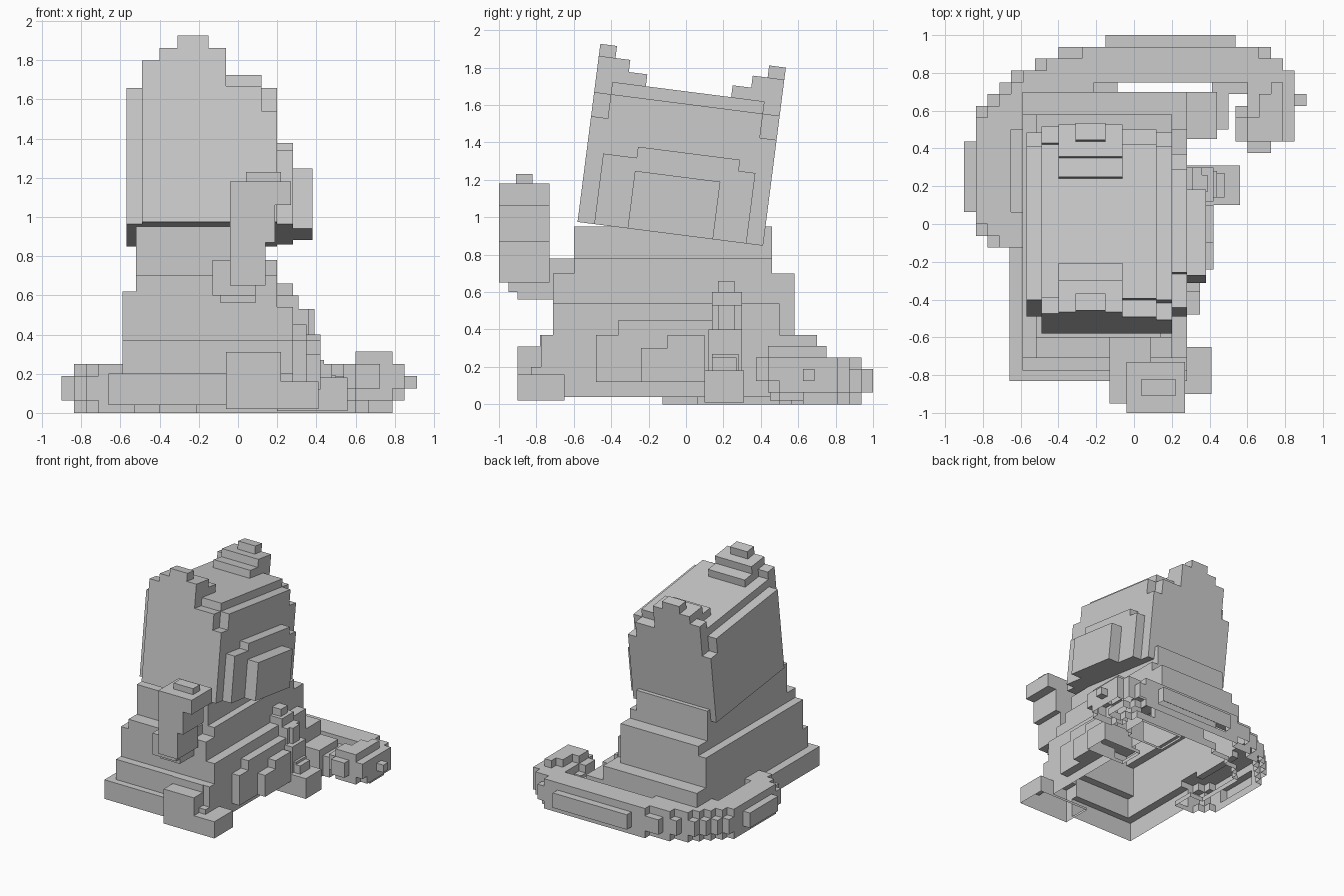
import bpy, bmesh, math
from mathutils import Vector, Matrix

if "Cube" in bpy.data.objects:
    bpy.data.objects.remove(bpy.data.objects["Cube"])

# Each group shares one set of boxes: name -> [(x0, x1, y0, y1, z0, z1), ...]
ground = {}

# Stepped seated body
ground["body"] = [
    (-.66, .28, -.83, .68, .04, .20),
    (-.59, .28, -.775, .70, .04, .37),
    (-.59, .20, -.71, .58, .04, .62),
    (-.52, .20, -.71, .58, .04, .70),
    (-.52, .20, -.60, .46, .04, .78),
    (-.52, .14, -.60, .46, .04, .95),
]

# Chest and belly steps facing +x
ground["chest"] = [
    (.10, .28, -.71, .50, .04, .54),
    (.20, .35, -.48, .30, .12, .37),
    (.20, .35, -.36, .30, .12, .45),
    (.20, .42, -.24, .10, .12, .30),
    (.20, .42, -.10, .10, .12, .37),
]

# Hind feet
ground["left_hind_foot"] = [
    (-.06, .22, -.90, -.65, .02, .31),
    (.15, .41, -.90, -.65, .02, .16),
    (-.06, .22, -.78, -.65, .02, .37),
]
ground["right_hind_foot"] = [
    (.10, .50, .50, .70, .02, .19),
    (.10, .44, .45, .70, .02, .25),
]

# Standing foreleg
ground["foreleg"] = [
    (.20, .28, .17, .26, .04, .66),
    (.20, .31, .14, .30, .04, .60),
    (.20, .36, .14, .30, .04, .53),
    (.20, .39, .17, .26, .04, .53),
    (.20, .42, .12, .30, .04, .40),
    (.20, .44, .14, .28, .04, .27),
    (.20, .56, .10, .31, .01, .18),
    (.20, .48, .14, .27, .04, .25),
]

# Curled tail: small blocks near a path
path = [Vector(p) for p in [
    (-.59, -.06, .125), (-.70, .03, .125), (-.77, .17, .125), (-.77, .33, .125),
    (-.72, .50, .125), (-.55, .70, .125), (-.32, .80, .125), (0, .87, .125),
    (.32, .87, .125), (.58, .83, .125), (.71, .76, .14), (.75, .65, .16),
    (.73, .55, .18), (.67, .51, .18)]]
samples = [a.lerp(b, t / 5) for a, b in zip(path, path[1:]) for t in range(6)]
cell, start = .0625, Vector((-.90, -1, 0))
ground["tail"] = []
for i in range(29):
    for j in range(12, 32):
        for k in range(5):
            lo = start + Vector((i, j, k)) * cell
            hi = lo + Vector((cell, cell, cell))
            if any(((lo + hi) / 2 - s).length < .135 for s in samples):
                ground["tail"].append((lo.x, hi.x, lo.y, hi.y, lo.z, hi.z))

# Raised arm with paw
arm = {"raised_arm": [
    (-.09, .09, -.90, -.70, .56, .65),
    (-.13, .09, -.95, -.60, .60, .78),
    (-.04, .14, -1.0, -.73, .65, .90),
    (-.04, .19, -1.0, -.73, .87, 1.18),
    (-.04, .27, -1.0, -.73, 1.06, 1.18),
    (.04, .22, -.91, -.82, 1.15, 1.23),
]}

# Head with muzzle and mirrored stepped ears, in the head's own tilted frame
ear = [
    (-.49, -.06, 0, .09, .70, .83),
    (-.40, -.06, 0, .27, .70, .83),
    (-.40, -.06, 0, .17, .70, .895),
    (-.31, -.15, 0, .09, .70, .96),
]
head = {
    "head": [
        (-.49, .12, 0, 1, 0, .70),
        (-.49, .12, .09, .91, 0, .766),
        (-.49, .20, .09, .91, 0, .70),
        (-.49, .20, 0, 1, 0, .57),
        (-.57, .12, .09, .91, 0, .70),
        (-.57, .12, .09, 1, 0, .57),
    ],
    "muzzle": [
        (.10, .28, .09, .91, 0, .38),
        (.10, .28, .27, .82, 0, .44),
        (.10, .38, .27, .73, 0, .31),
    ],
    "left_ear": ear,
    "right_ear": [(a, b, 1 - d, 1 - c, e, f) for a, b, c, d, e, f in ear],
}
tilt = Matrix.Translation((0, -.58, .975)) @ Matrix.Rotation(math.radians(-7.3), 4, 'X')


def build(parts, frame=Matrix.Identity(4), open_below=-1):
    """Merge boxes of a group, keep only outer faces; undersides below open_below stay open."""
    every = [b for specs in parts.values() for b in specs]
    cuts = [sorted({round(b[2 * a + s], 4) for b in every for s in (0, 1)}) for a in range(3)]
    index = [{v: i for i, v in enumerate(c)} for c in cuts]
    owner = {}
    for name, specs in parts.items():
        for b in specs:
            r = [range(index[a][round(b[2 * a], 4)], index[a][round(b[2 * a + 1], 4)]) for a in range(3)]
            for i in r[0]:
                for j in r[1]:
                    for k in r[2]:
                        owner.setdefault((i, j, k), name)
    meshes = {name: bmesh.new() for name in parts}
    for key, name in owner.items():
        bm = meshes[name]
        for axis in range(3):
            for side in (0, 1):
                near = list(key)
                near[axis] += 2 * side - 1
                low = axis == 2 and side == 0 and cuts[2][key[2]] < open_below
                if tuple(near) in owner or low:
                    continue
                quad = []
                for du, dv in ((0, 0), (1, 0), (1, 1), (0, 1)):
                    p = list(key)
                    p[axis] += side
                    p[(axis + 1) % 3] += du
                    p[(axis + 2) % 3] += dv
                    co = Vector([cuts[a][p[a]] for a in range(3)])
                    quad.append(bm.verts.new(frame @ co))
                bm.faces.new(quad if side else quad[::-1])
    for name, bm in meshes.items():
        bmesh.ops.remove_doubles(bm, verts=bm.verts, dist=.0005)
        bmesh.ops.dissolve_limit(bm, angle_limit=.02, verts=bm.verts, edges=bm.edges)
        me = bpy.data.meshes.new(name)
        bm.to_mesh(me)
        bm.free()
        bpy.context.collection.objects.link(bpy.data.objects.new(name, me))


build(ground, open_below=.07)
build(arm)
build(head, tilt)
